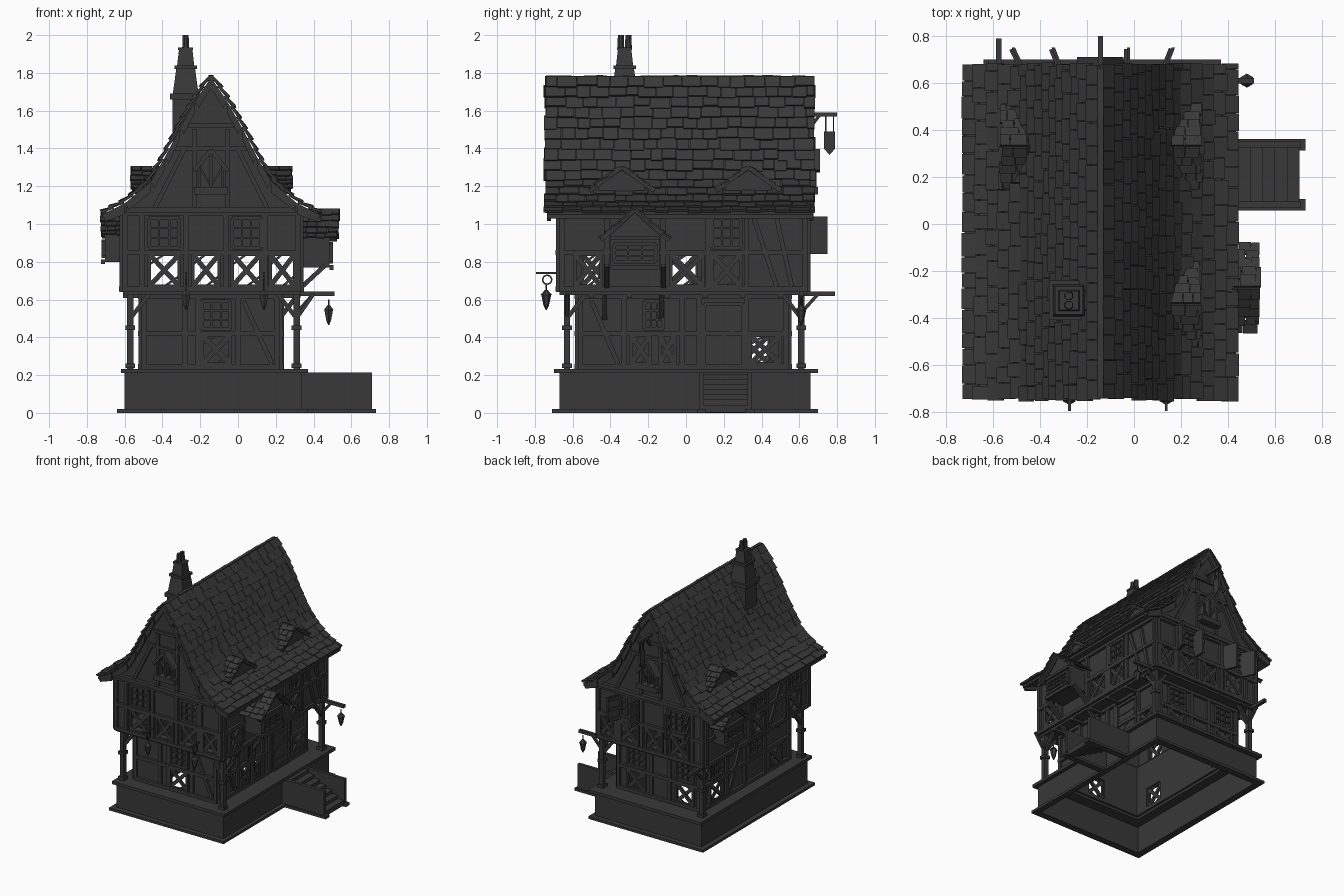
import bpy, bmesh, math, random
from mathutils import Vector as V

random.seed(4)
if "Cube" in bpy.data.objects:
    bpy.data.objects.remove(bpy.data.objects["Cube"])

GREY = (0.04, 0.04, 0.04, 1)
mat = bpy.data.materials.new("dark_grey")
mat.use_nodes = True
mat.diffuse_color = GREY
mat.node_tree.nodes["Principled BSDF"].inputs["Base Color"].default_value = GREY


def finish(name, bm):
    bmesh.ops.recalc_face_normals(bm, faces=bm.faces)
    me = bpy.data.meshes.new(name)
    bm.to_mesh(me)
    bm.free()
    me.materials.append(mat)
    bpy.context.collection.objects.link(bpy.data.objects.new(name, me))


def prism(bm, pts, vec):
    lo = [bm.verts.new(p) for p in pts]
    hi = [bm.verts.new(V(p) + V(vec)) for p in pts]
    bm.faces.new(lo)
    bm.faces.new(hi)
    for i in range(len(lo)):
        j = (i + 1) % len(lo)
        bm.faces.new((lo[i], lo[j], hi[j], hi[i]))


def box(bm, x0, x1, y0, y1, z0, z1):
    prism(bm, [(x0, y0, z0), (x1, y0, z0), (x1, y1, z0), (x0, y1, z0)], (0, 0, z1 - z0))


def ring(bm, outer, inner, z0, z1):
    a, b, c, d = outer
    e, f, g, h = inner
    box(bm, a, b, c, g, z0, z1)
    box(bm, a, b, h, d, z0, z1)
    box(bm, a, e, g, h, z0, z1)
    box(bm, f, b, g, h, z0, z1)


def stick(bm, a, b, w):
    """Square timber between two points."""
    a, b = V(a), V(b)
    d = (b - a).normalized()
    s = d.cross(V((0, 0, 1)) if abs(d.z) < 0.9 else V((0, 1, 0))).normalized() * w / 2
    t = d.cross(s)
    prism(bm, [a + s + t, a - s + t, a - s - t, a + s - t], b - a)


def taper(bm, x, y, z0, z1, r0, r1, n=6):
    """Tapered column with n sides."""
    turn = math.pi / n
    lo, hi = [[bm.verts.new((x + r * math.cos(turn + 2 * turn * i), y + r * math.sin(turn + 2 * turn * i), z))
               for i in range(n)] for r, z in ((r0, z0), (r1, z1))]
    bm.faces.new(lo)
    bm.faces.new(hi)
    for i in range(n):
        j = (i + 1) % n
        bm.faces.new((lo[i], lo[j], hi[j], hi[i]))


# A wall frame maps (along, outward, height) to the world
def frame(side, plane):
    return {"front": lambda u, o, z: V((u, plane - o, z)), "back": lambda u, o, z: V((u, plane + o, z)),
            "right": lambda u, o, z: V((plane + o, u, z)), "left": lambda u, o, z: V((plane - o, u, z))}[side]


def bar(bm, P, a, b, w=0.022, depth=0.016):
    d = (V(b) - V(a)).normalized() * w / 2
    n = V((-d.y, d.x))
    pts = [V(a) + n, V(b) + n, V(b) - n, V(a) - n]
    prism(bm, [P(p.x, 0, p.y) for p in pts], P(0, depth, 0) - P(0, 0, 0))


def outline(bm, P, u0, u1, z0, z1, w=0.018, depth=0.018):
    for a, b in (((u0, z0), (u1, z0)), ((u0, z1), (u1, z1)), ((u0, z0), (u0, z1)), ((u1, z0), (u1, z1))):
        bar(bm, P, a, b, w, depth)


def window(bm, P, u0, u1, z0, z1):
    outline(bm, P, u0, u1, z0, z1)
    for k in (1, 2):
        u, z = u0 + (u1 - u0) * k / 3, z0 + (z1 - z0) * k / 3
        bar(bm, P, (u, z0), (u, z1), 0.01, 0.012)
        bar(bm, P, (u0, z), (u1, z), 0.01, 0.012)


def facade(name, P, u0, u1, z0, z1, crosses, windows, braces, posts, split):
    """Plaster wall with open crossed panels, windows and timbers."""
    lo, hi = z0 + 0.03, split - 0.01
    us = sorted({u0, u1, *[u for c in crosses for u in c]})
    bm = bmesh.new()
    for a, b in zip(us, us[1:]):
        for c, d in ((z0, lo), (lo, hi), (hi, z1)):
            if c == lo and any(k[0] <= (a + b) / 2 <= k[1] for k in crosses):
                continue
            prism(bm, [P(a, 0, c), P(b, 0, c), P(b, 0, d), P(a, 0, d)], P(0, -0.015, 0) - P(0, 0, 0))
    finish(name + "_wall", bm)
    bm = bmesh.new()
    for z in (z0 + 0.015, split, z1 - 0.015):
        bar(bm, P, (u0, z), (u1, z), 0.026, 0.02)
    for u in (u0 + 0.012, *posts, u1 - 0.012):
        bar(bm, P, (u, z0), (u, z1), 0.028, 0.018)
    for a, b in crosses:
        outline(bm, P, a, b, lo, hi)
        bar(bm, P, (a, lo), (b, hi), 0.026)
        bar(bm, P, (a, hi), (b, lo), 0.026, 0.012)
        bar(bm, P, (a, (lo + hi) / 2 + 0.03), ((a + b) / 2, hi), 0.012, 0.008)
        bar(bm, P, (b, (lo + hi) / 2 - 0.03), ((a + b) / 2, lo), 0.012, 0.008)
    for a, b in windows:
        window(bm, P, a, b, split + 0.025, z1 - 0.04)
    for a, b in braces:
        bar(bm, P, (a, z1 - 0.04), (b, z0 + 0.03), 0.024)
    finish(name + "_timbers", bm)


# Hollow plinth, deck and jetty
GROUND, UPPER = (-0.51, 0.22, -0.57, 0.54), (-0.61, 0.33, -0.67, 0.64)
BASE = (-0.60, 0.34, -0.67, 0.66)
inner = (-0.585, 0.325, -0.655, 0.645)
bm = bmesh.new()
ring(bm, BASE, inner, 0, 0.21)
ring(bm, (-0.64, 0.37, -0.71, 0.70), inner, 0, 0.02)
finish("plinth", bm)
bm = bmesh.new()
ring(bm, (-0.62, 0.37, -0.70, 0.70), GROUND, 0.21, 0.233)
finish("deck", bm)
bm = bmesh.new()
ring(bm, UPPER, GROUND, 0.625, 0.65)
for y in (-0.5, -0.3, -0.1, 0.1, 0.3, 0.5):
    stick(bm, (-0.61, y, 0.62), (-0.51, y, 0.62), 0.025)
    stick(bm, (0.22, y, 0.62), (0.33, y, 0.62), 0.025)
finish("jetty", bm)

# Side stair
bm = bmesh.new()
for y in (0.07, 0.325):
    box(bm, 0.34, 0.71, y, y + 0.025, 0, 0.213)
    box(bm, 0.34, 0.73, y - 0.012, y + 0.037, 0, 0.02)
for i in range(7):
    box(bm, 0.34 + i * 0.052, 0.392 + i * 0.052, 0.095, 0.325, 0.165 - i * 0.027, 0.205 - i * 0.027)
finish("stair", bm)

# Timber framed walls
facade("ground_front", frame("front", -0.57), -0.51, 0.22, 0.23, 0.63, [(-0.19, -0.04)], [(-0.19, -0.04)],
       [(0.03, 0.18)], [-0.28, -0.21, 0.0], 0.42)
facade("ground_back", frame("back", 0.54), -0.51, 0.22, 0.23, 0.63, [(-0.45, -0.3), (-0.02, 0.13)],
       [(-0.45, -0.3), (-0.02, 0.13)], [], [-0.24, -0.08], 0.42)
facade("ground_right", frame("right", 0.22), -0.57, 0.54, 0.23, 0.63, [(-0.29, -0.19), (-0.14, -0.06), (0.34, 0.5)],
       [(-0.22, -0.12)], [(-0.5, -0.36)], [-0.33, -0.02, 0.07, 0.32], 0.42)
facade("ground_left", frame("left", -0.51), -0.57, 0.54, 0.23, 0.63, [(-0.45, -0.3), (0.28, 0.44)],
       [(-0.2, -0.05), (0.28, 0.44)], [(0.05, 0.2)], [-0.25, 0.0, 0.23], 0.42)
rows = [(-0.47, -0.31), (-0.24, -0.1), (-0.03, 0.12), (0.17, 0.3)]
for side, plane in (("front", -0.67), ("back", 0.64)):
    facade("upper_" + side, frame(side, plane), -0.61, 0.33, 0.64, 1.07, rows, [rows[0], rows[2]], [],
           [-0.51, -0.275, -0.065, 0.145], 0.85)
facade("upper_right", frame("right", 0.33), -0.67, 0.64, 0.64, 1.07, [(-0.59, -0.45), (-0.08, 0.09), (0.14, 0.29)],
       [(0.14, 0.29)], [(0.36, 0.48), (0.48, 0.56)], [-0.42, -0.12, 0.115, 0.32], 0.85)
facade("upper_left", frame("left", -0.61), -0.67, 0.64, 0.64, 1.07, [(-0.55, -0.4), (-0.1, 0.06)],
       [(-0.55, -0.4), (-0.1, 0.06)], [(-0.34, -0.16)], [-0.36, -0.13, 0.09, 0.26], 0.85)

# Door
bm = bmesh.new()
P = frame("right", 0.22)
bar(bm, P, (0.2, 0.235), (0.2, 0.57), 0.2, 0.009)
outline(bm, P, 0.095, 0.305, 0.235, 0.575, 0.02, 0.024)
for z in (0.3, 0.5):
    bar(bm, P, (0.1, z), (0.27, z), 0.016, 0.014)
bar(bm, P, (0.12, 0.35), (0.28, 0.46), 0.016, 0.013)
finish("door", bm)

# Porch posts with braces
bm = bmesh.new()
for x, sx in ((-0.57, 1), (0.31, -1)):
    for y, sy in ((-0.63, 1), (0.61, -1)):
        stick(bm, (x, y, 0.23), (x, y, 0.64), 0.034)
        for z in (0.25, 0.45):
            stick(bm, (x, y, z - 0.012), (x, y, z + 0.012), 0.052)
        stick(bm, (x, y, 0.5), (x + sx * 0.1, y, 0.63), 0.022)
        stick(bm, (x, y, 0.5), (x, y + sy * 0.1, 0.63), 0.022)
stick(bm, (0.31, -0.63, 0.5), (0.4, -0.63, 0.63), 0.02)
for y in (-0.43, -0.13):
    stick(bm, (0.22, y, 0.5), (0.32, y, 0.63), 0.024)
    stick(bm, (0.33, y + 0.01, 0.66), (0.46, y + 0.01, 0.78), 0.024)
finish("porch_posts", bm)

# Main roof: flared profile as (distance from ridge, height)
CX = -0.143
PROFILE = [(0.577, 1.05), (0.455, 1.11), (0.32, 1.225), (0.243, 1.355), (0.164, 1.51), (0.085, 1.65), (0.0, 1.775)]


def along(profile, t):
    pts = [V(p) for p in profile]
    lens = [(b - a).length for a, b in zip(pts, pts[1:])]
    d = t * sum(lens)
    for a, b, s in zip(pts, pts[1:], lens):
        if d <= s + 1e-6:
            return a.lerp(b, d / s)
        d -= s
    return pts[-1]


def tiles(bm, F, profile, l0, l1, n, width, thick=0.014):
    """Ragged shingle courses; F maps (distance, along, height)."""
    for i in range(n):
        l = l0 - random.uniform(0, 0.015)
        while l < l1 - 0.01:
            e = min(l + width * random.uniform(0.7, 1.3), l1 + random.uniform(0, 0.01))
            a = along(profile, max(0, (i - random.uniform(0, 0.25)) / n))
            b = along(profile, min(1, (i + 1.1) / n))
            d = (b - a).normalized()
            nrm = V((d.y, -d.x))
            lift = a + nrm * random.uniform(0.008, 0.016)
            pts = [F(lift.x, l, lift.y), F(lift.x, e - 0.003, lift.y), F(b.x, e - 0.003, b.y), F(b.x, l, b.y)]
            prism(bm, pts, F(nrm.x * thick, 0, nrm.y * thick) - F(0, 0, 0))
            l = e


shell, shingles, barge = bmesh.new(), bmesh.new(), bmesh.new()
for s in (-1, 1):
    F = lambda h, l, z, s=s: V((CX + s * h, l, z))
    tiles(shingles, F, PROFILE, -0.74, 0.68, 15, 0.085)
    for (h0, z0), (h1, z1) in zip(PROFILE, PROFILE[1:]):
        prism(shell, [F(h0, -0.73, z0), F(h1, -0.73, z1), F(h1, -0.73, z1 - 0.03), F(h0, -0.73, z0 - 0.02)], (0, 1.4, 0))
        for y in (-0.735, 0.655):
            prism(barge, [F(h0, y, z0), F(h1, y, z1), F(h1, y, z1 - 0.06), F(max(h0 - 0.02, 0), y, z0 - 0.035)], (0, 0.02, 0))
for i in range(14):
    y = -0.74 + i * 0.1
    stick(shingles, (CX, y, 1.773), (CX, y + 0.1, 1.773 + random.uniform(-0.006, 0.004)), 0.026)
finish("roof_shell", shell)
finish("roof_shingles", shingles)
finish("barge_boards", barge)

# Gable walls, timbers and gable windows
for side, y in (("front", -0.67), ("back", 0.64)):
    P = frame(side, y)
    half = [(0.47, 1.05)] + [(h, z - 0.02) for h, z in PROFILE[1:]]
    bm = bmesh.new()
    prism(bm, [P(CX + h, 0, z) for h, z in half] + [P(CX - h, 0, z) for h, z in half[-2::-1]],
          P(0, -0.015, 0) - P(0, 0, 0))
    finish(side + "_gable", bm)
    bm = bmesh.new()
    bar(bm, P, (CX - 0.45, 1.075), (CX + 0.45, 1.075), 0.03, 0.03)
    bar(bm, P, (CX - 0.2, 1.4), (CX + 0.2, 1.4), 0.022)
    bar(bm, P, (CX - 0.12, 1.52), (CX + 0.12, 1.52), 0.022)
    for s in (-1, 1):
        bar(bm, P, (CX + s * 0.085, 1.08), (CX + s * 0.085, 1.5), 0.024)
        bar(bm, P, (CX + s * 0.3, 1.08), (CX + s * 0.14, 1.4), 0.024)
        bar(bm, P, (CX + s * 0.09, 1.28), (CX, 1.39), 0.022, 0.07)
        bar(bm, P, (CX + s * 0.06, 1.19), (CX + s * 0.06, 1.32), 0.016, 0.05)
        bar(bm, P, (CX + s * 0.06, 1.3), (CX, 1.2), 0.01, 0.03)
    bar(bm, P, (CX, 1.19), (CX, 1.36), 0.014, 0.04)
    bar(bm, P, (CX - 0.09, 1.175), (CX + 0.09, 1.175), 0.04, 0.06)
    finish(side + "_gable_timbers", bm)


# Small side gables: roof dormers and hanging bays
def side_gable(name, s, y, x_in, x_out, eave, top, half, floor, over):
    F = lambda k: (lambda h, l, z: V((s * l, y + k * h, z)))
    bm = bmesh.new()
    for k in (-1, 1):
        tiles(bm, F(k), [(half, eave), (half * 0.45, eave + (top - eave) * 0.5), (0, top)], x_in, x_out + over, 5, 0.06, 0.01)
    finish(name + "_roof", bm)
    bm = bmesh.new()
    w = half * 0.72
    pts = [(-w, floor), (w, floor), (w, eave + 0.025), (0, top - 0.015), (-w, eave + 0.025)]
    prism(bm, [(s * x_in, y + h, z) for h, z in pts], (s * (x_out - x_in), 0, 0))
    P = frame("right" if s > 0 else "left", s * x_out)
    for k in (-1, 1):
        bar(bm, P, (y + k * half, eave), (y, top), 0.02, over * 0.8)
    if floor < eave - 0.05:
        window(bm, P, y - w * 0.85, y + w * 0.85, floor + 0.03, eave - 0.02)
        bar(bm, P, (y - w, floor), (y + w, floor), 0.025, 0.02)
        bar(bm, P, (y - w, eave + 0.01), (y + w, eave + 0.01), 0.02, 0.02)
    finish(name, bm)


side_gable("right_bay", 1, -0.27, 0.32, 0.485, 0.915, 1.075, 0.18, 0.77, 0.05)
side_gable("left_bay", -1, 0.41, 0.60, 0.705, 0.93, 1.06, 0.16, 0.80, 0.02)
side_gable("right_front_dormer", 1, -0.34, 0.1, 0.265, 1.175, 1.3, 0.17, 1.16, 0.02)
side_gable("right_back_dormer", 1, 0.33, 0.1, 0.265, 1.175, 1.3, 0.17, 1.16, 0.02)
side_gable("left_back_dormer", -1, 0.33, 0.39, 0.545, 1.175, 1.3, 0.17, 1.16, 0.02)

# Chimney
bm = bmesh.new()
for z0, z1, r0, r1 in ((1.2, 1.66, 0.07, 0.07), (1.66, 1.69, 0.084, 0.084), (1.69, 1.82, 0.068, 0.05),
                       (1.82, 1.84, 0.06, 0.06), (1.84, 1.92, 0.045, 0.036), (1.92, 1.935, 0.04, 0.04)):
    taper(bm, -0.277, -0.325, z0, z1, r0 * 2 ** 0.5, r1 * 2 ** 0.5, 4)
for y in (-0.345, -0.305):
    taper(bm, -0.277, y, 1.93, 2.0, 0.02, 0.017, 8)
finish("chimney", bm)


# Lanterns and brackets
def lantern(bm, x, y, top):
    for z0, z1, r0, r1 in ((0, -0.03, 0.004, 0.004), (-0.03, -0.055, 0.008, 0.03), (-0.055, -0.11, 0.026, 0.015),
                           (-0.11, -0.135, 0.015, 0.003)):
        taper(bm, x, y, top + z0, top + z1, r0, r1)


bm = bmesh.new()
for x in (-0.275, 0.137):
    stick(bm, (x, -0.67, 0.74), (x, -0.795, 0.74), 0.012)
    ringpts = [(x, -0.735 + 0.025 * math.cos(a * 0.8), 0.705 + 0.025 * math.sin(a * 0.8)) for a in range(9)]
    for a, b in zip(ringpts, ringpts[1:]):
        stick(bm, a, b, 0.008)
    lantern(bm, x, -0.74, 0.68)
stick(bm, (0.31, 0.61, 0.63), (0.51, 0.61, 0.63), 0.024)
stick(bm, (0.31, 0.61, 0.53), (0.4, 0.61, 0.63), 0.018)
lantern(bm, 0.48, 0.61, 0.6)
stick(bm, (-0.575, 0.61, 0.63), (-0.575, 0.79, 0.63), 0.024)
stick(bm, (-0.575, 0.61, 0.53), (-0.575, 0.7, 0.63), 0.018)
finish("lanterns", bm)

# Hanging sign and open shutters at the back
bm = bmesh.new()
stick(bm, (CX, 0.64, 1.58), (CX, 0.8, 1.58), 0.022)
stick(bm, (CX, 0.65, 1.5), (CX, 0.71, 1.58), 0.016)
prism(bm, [(CX - 0.008, y, z) for y, z in ((0.73, 1.49), (0.79, 1.49), (0.79, 1.4), (0.76, 1.365), (0.73, 1.4))], (0.016, 0, 0))
for y in (0.74, 0.78):
    stick(bm, (CX, y, 1.48), (CX, y, 1.58), 0.006)
finish("hanging_sign", bm)
bm = bmesh.new()
for x, lean in ((-0.47, 0.05), (-0.31, 0.04), (-0.03, 0.0), (0.12, 0.04)):
    tip = x + (lean if x > -0.2 else -lean)
    for z in (0.86, 0.94, 1.02):
        stick(bm, (x, 0.645, z), (tip, 0.745, z), 0.024)
    prism(bm, [(x, 0.645, 0.84), (tip, 0.75, 0.84), (tip, 0.75, 1.04), (x, 0.645, 1.04)], (0.014, 0, 0))
finish("shutters", bm)
